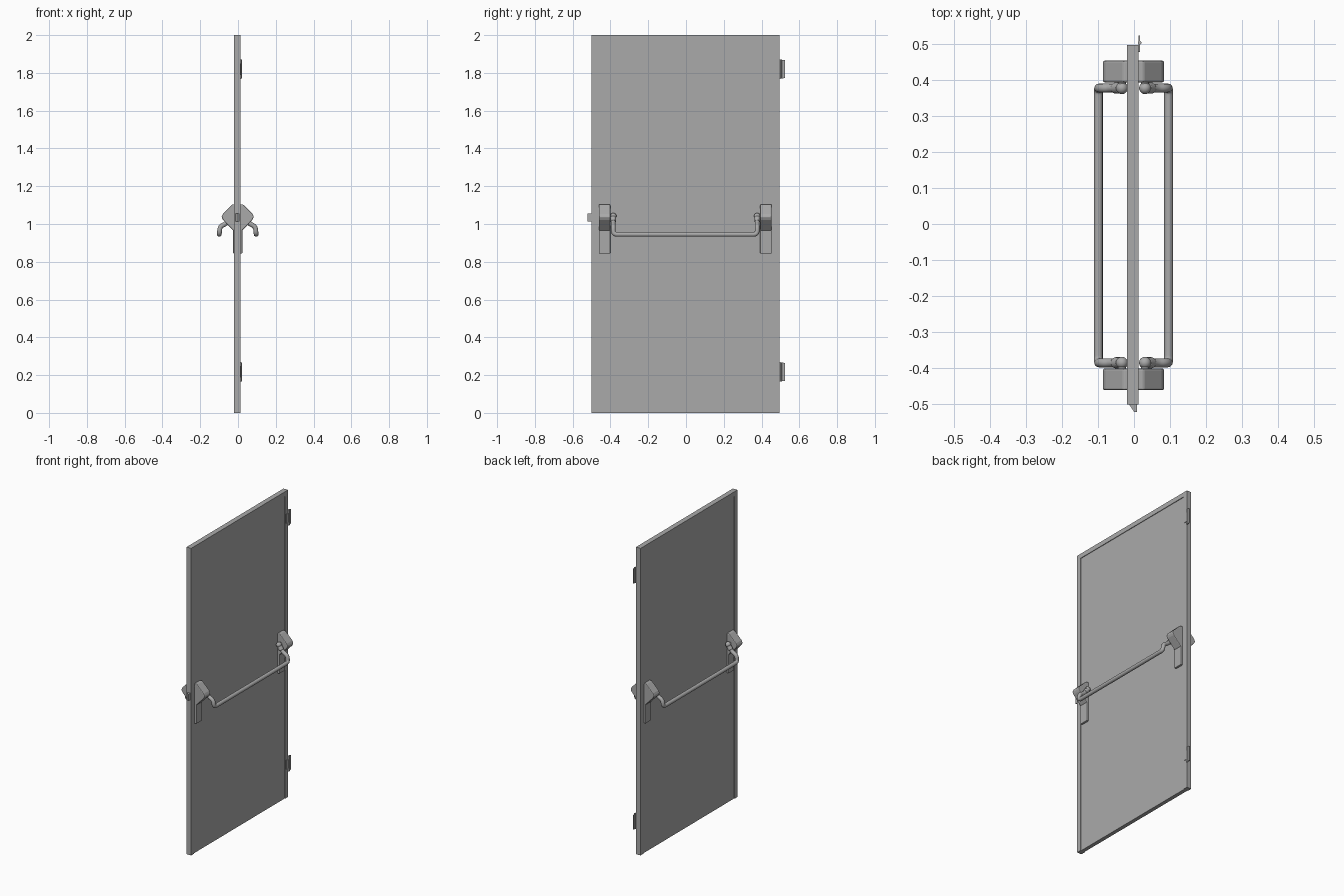
import bpy, bmesh, math
from mathutils import Vector

cube = bpy.data.objects.get("Cube")
if cube:
    bpy.data.objects.remove(cube, do_unlink=True)

steel = bpy.data.materials.new("grey_steel")
grey = (0.4, 0.4, 0.4, 1)
steel.diffuse_color = grey
steel.use_nodes = True
steel.node_tree.nodes["Principled BSDF"].inputs["Base Color"].default_value = grey

MID = Vector((-0.0015, -0.004, 0))   # centre of the bar mechanism
DOOR = (-0.02, 0.013)                # door thickness along x
EDGE = (-0.501, 0.496)               # door width along y


def finish(name, bm, bevel=0, smooth=False):
    bmesh.ops.recalc_face_normals(bm, faces=bm.faces)
    mesh = bpy.data.meshes.new(name)
    bm.to_mesh(mesh)
    bm.free()
    mesh.materials.append(steel)
    ob = bpy.data.objects.new(name, mesh)
    bpy.context.collection.objects.link(ob)
    if bevel:
        mod = ob.modifiers.new("rounded_edges", "BEVEL")
        mod.width, mod.segments = bevel, 2
        mod.limit_method, mod.angle_limit = "ANGLE", math.radians(35)
    if smooth:
        bpy.ops.object.select_all(action="DESELECT")
        ob.select_set(True)
        bpy.context.view_layer.objects.active = ob
        bpy.ops.object.shade_smooth_by_angle(angle=math.radians(40))
    return ob


def prism(name, points, offset, bevel=0):
    """Extrude a flat outline of 3D points along an offset."""
    bm = bmesh.new()
    face = bm.faces.new([bm.verts.new(p) for p in points])
    moved = bmesh.ops.extrude_face_region(bm, geom=[face])["geom"]
    verts = [g for g in moved if isinstance(g, bmesh.types.BMVert)]
    bmesh.ops.translate(bm, verts=verts, vec=offset)
    return finish(name, bm, bevel)


def box(name, x, y, z, bevel=0):
    outline = [(x[0], y[0], z[0]), (x[0], y[1], z[0]), (x[0], y[1], z[1]), (x[0], y[0], z[1])]
    return prism(name, outline, (x[1] - x[0], 0, 0), bevel)


def rod(name, a, b, radius, bevel=0):
    a, b = Vector(a), Vector(b)
    axis = b - a
    bm = bmesh.new()
    bmesh.ops.create_cone(bm, cap_ends=True, segments=20, radius1=radius,
                          radius2=radius, depth=axis.length)
    bm.transform(axis.to_track_quat("Z", "Y").to_matrix().to_4x4())
    bmesh.ops.translate(bm, verts=bm.verts, vec=(a + b) / 2)
    return finish(name, bm, bevel, True)


def ball(name, centre, radius):
    bm = bmesh.new()
    bmesh.ops.create_uvsphere(bm, u_segments=20, v_segments=12, radius=radius)
    bmesh.ops.translate(bm, verts=bm.verts, vec=centre)
    return finish(name, bm, 0, True)


def tube(name, points, radius):
    """Round bar whose corners are softened by a quadratic spline."""
    cu = bpy.data.curves.new(name, "CURVE")
    cu.dimensions = "3D"
    cu.bevel_depth, cu.bevel_resolution, cu.use_fill_caps = radius, 4, True
    cu.resolution_u = 6
    sp = cu.splines.new("NURBS")
    sp.points.add(len(points) - 1)
    for sp_point, p in zip(sp.points, points):
        sp_point.co = (*p, 1)
    sp.order_u, sp.use_endpoint_u = 3, True
    sp.use_smooth = True
    cu.materials.append(steel)
    ob = bpy.data.objects.new(name, cu)
    bpy.context.collection.objects.link(ob)
    return ob


# Door leaf: raised border on the sides and top, recessed sheet between
y0, y1, rim, step = *EDGE, 0.03, 0.004
border = [(y0, 0), (y0, 2), (y1, 2), (y1, 0), (y1 - rim, 0),
          (y1 - rim, 2 - rim), (y0 + rim, 2 - rim), (y0 + rim, 0)]
prism("door_border", [(DOOR[0], y, z) for y, z in border], (DOOR[1] - DOOR[0], 0, 0))
box("door_sheet", (DOOR[0] + step, DOOR[1] - step), (y0 + rim, y1 - rim), (0, 2 - rim))

# Sloped latch bolt on the free edge
prism("latch_bolt", [(-0.012, y0 + 0.01, 1.013), (-0.012, y0 - 0.002, 1.013),
                     (0.001, y0 - 0.021, 1.013), (0.008, y0 - 0.021, 1.013),
                     (0.008, y0 + 0.01, 1.013)], (0, 0, 0.043))

# Hinges: small leaf on the door, larger leaf beyond the edge, thin barrel
for label, z in (("upper", 1.82), ("lower", 0.217)):
    box(label + "_hinge_door_leaf", (0.011, 0.0165), (0.477, y1), (z - 0.03, z + 0.03))
    outer = [(y1, -0.052), (y1 + 0.027, -0.047), (y1 + 0.027, 0.047), (y1, 0.052)]
    prism(label + "_hinge_frame_leaf", [(0.012, y, z + h) for y, h in outer], (0.004, 0, 0))
    rod(label + "_hinge_barrel", (0.0155, y1 + 0.007, z - 0.05),
        (0.0155, y1 + 0.007, z + 0.05), 0.005)

# Push bar mechanism on both faces
housing = [(0.008, 1.104), (0.028, 1.104), (0.078, 1.054), (0.086, 1.038),
           (0.078, 1.022), (0.024, 0.965), (0.008, 0.965)]
ARM = 0.381
for face, s in (("left", 1), ("right", -1)):
    for end, t in (("back", 1), ("front", -1)):
        name = f"{face}_{end}_"

        def at(x, y, z):
            return MID + Vector((s * x, t * y, z))

        # Housing with a flat cover plate below it
        prism(name + "housing", [at(x, 0.397, z) for x, z in housing],
              (0, t * 0.06, 0), 0.005)
        plate = [at(0.008, y, z) for y, z in
                 ((0.397, 0.843), (0.457, 0.843), (0.457, 1.09), (0.397, 1.09))]
        prism(name + "cover_plate", plate, (s * 0.016, 0, 0), 0.004)

        # Pivot joint holding the arm
        ball(name + "pivot", at(0.032, ARM, 1.042), 0.0165)
        rod(name + "pivot_pin", at(0.032, ARM, 1.042), at(0.032, 0.41, 1.042), 0.011)
        rod(name + "collar", at(0.036, ARM, 1.035), at(0.051, ARM, 1.012), 0.0155, 0.003)

    # Bent arms and the bar in one tube
    half = [(0.032, ARM, 1.042), (0.056, ARM, 1.003), (0.094, ARM, 0.988),
            (0.0975, ARM, 0.945), (0.0975, ARM - 0.04, 0.945)]
    path = half + [(x, -y, z) for x, y, z in reversed(half)]
    tube(face + "_push_bar", [MID + Vector((s * x, y, z)) for x, y, z in path], 0.0125)
